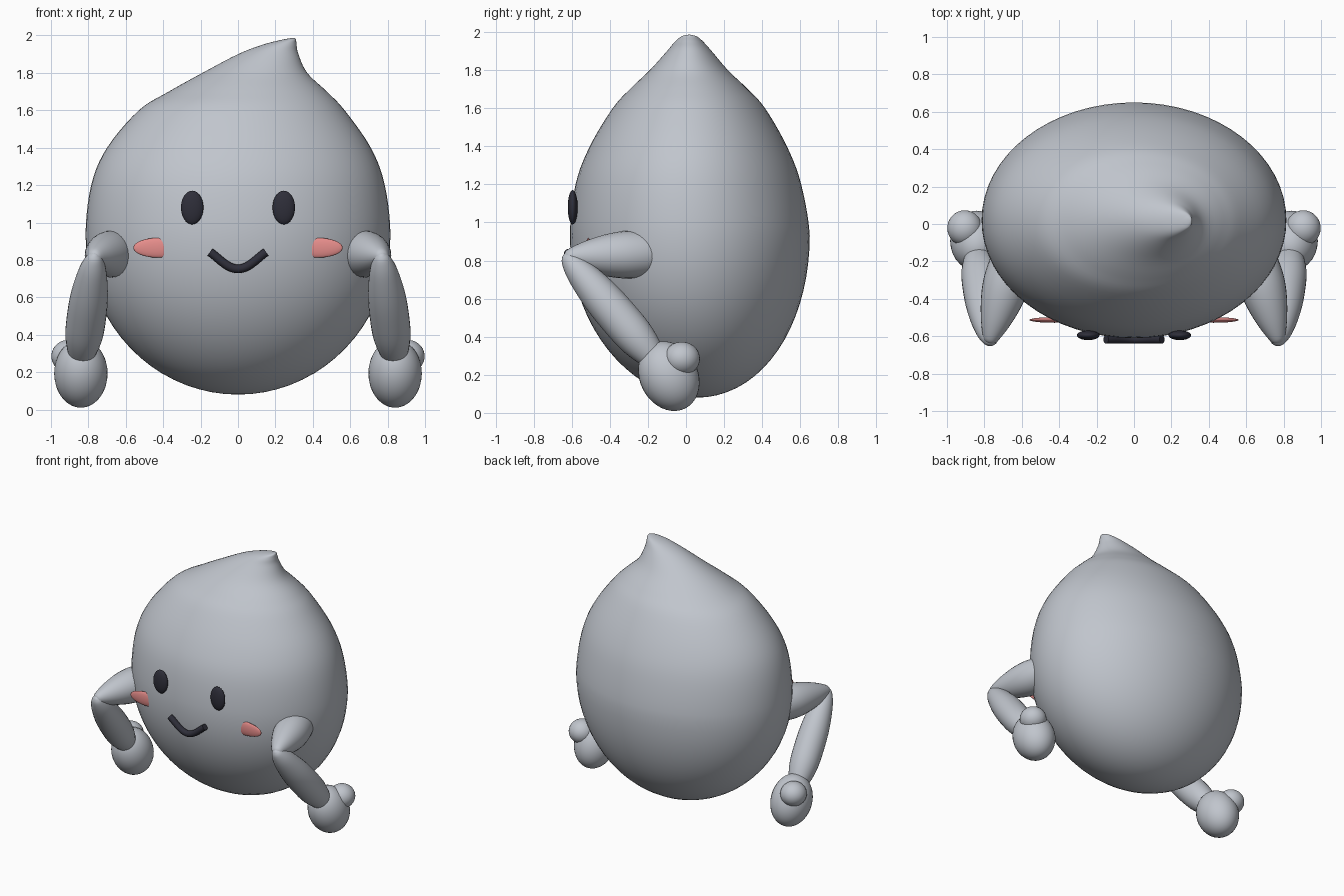
import bpy, bmesh, math
from mathutils import Vector, Matrix

if "Cube" in bpy.data.objects:
    bpy.data.objects.remove(bpy.data.objects["Cube"])


def material(name, rgb):
    m = bpy.data.materials.new(name)
    m.diffuse_color = (*rgb, 1)
    m.use_nodes = True
    m.node_tree.nodes["Principled BSDF"].inputs["Base Color"].default_value = m.diffuse_color
    return m


GREY = material("pale grey", (0.53, 0.56, 0.61))
DARK = material("dark navy", (0.028, 0.028, 0.042))
PINK = material("cheek pink", (0.86, 0.29, 0.28))


def finish(bm, name, mat):
    bmesh.ops.recalc_face_normals(bm, faces=bm.faces)
    me = bpy.data.meshes.new(name)
    bm.to_mesh(me)
    bm.free()
    me.materials.append(mat)
    for p in me.polygons:
        p.use_smooth = True
    ob = bpy.data.objects.new(name, me)
    bpy.context.collection.objects.link(ob)
    return ob


def loft(name, rings, start, end, mat):
    """Skin a list of closed rings, closing both ends to a point."""
    bm = bmesh.new()
    loops = [[bm.verts.new(p) for p in r] for r in rings]
    n = len(loops[0])
    for a, b in zip(loops, loops[1:]):
        for i in range(n):
            j = (i + 1) % n
            bm.faces.new((a[i], a[j], b[j], b[i]))
    for tip, ring in ((start, loops[0]), (end, loops[-1])):
        v = bm.verts.new(tip)
        for i in range(n):
            bm.faces.new((v, ring[i], ring[(i + 1) % n]))
    return finish(bm, name, mat)


def ellipsoid(name, centre, radii, mat, tilt_x=0.0):
    bm = bmesh.new()
    bmesh.ops.create_uvsphere(bm, u_segments=32, v_segments=20, radius=1)
    bm.transform(Matrix.Translation(centre) @ Matrix.Rotation(tilt_x, 4, 'X')
                 @ Matrix.Diagonal((*radii, 1)))
    return finish(bm, name, mat)


def catmull(rows, steps):
    out = []
    for k in range(1, len(rows) - 2):
        p0, p1, p2, p3 = rows[k - 1:k + 3]
        for s in range(steps):
            t = s / steps
            out.append([0.5 * (2 * b + (c - a) * t + (2 * a - 5 * b + 4 * c - d) * t * t
                               + (3 * b - a - 3 * c + d) * t ** 3)
                        for a, b, c, d in zip(p0, p1, p2, p3)])
    out.append(list(rows[-2]))
    return out


# Body sections: z, left, right, front, back
lower = []
for k in range(1, 18):
    a = math.radians(90 * k / 18)
    s, c = math.sin(a), math.cos(a)
    yc = 0.02 + 0.035 * c * c
    lower.append((0.93 - 0.85 * c, -0.815 * s, 0.815 * s, yc - 0.63 * s, yc + 0.63 * s))
upper = [
    (0.70, -0.785, 0.785, -0.585, 0.63),
    (0.93, -0.815, 0.815, -0.61, 0.65),
    (1.20, -0.785, 0.785, -0.58, 0.605),
    (1.40, -0.70, 0.71, -0.505, 0.53),
    (1.60, -0.53, 0.57, -0.385, 0.415),
    (1.70, -0.37, 0.475, -0.295, 0.325),
    (1.80, -0.19, 0.37, -0.19, 0.22),
    (1.90, 0.00, 0.323, -0.10, 0.135),
    (1.95, 0.13, 0.313, -0.058, 0.09),
    (1.975, 0.225, 0.311, -0.028, 0.06),
    (1.984, 0.27, 0.308, -0.005, 0.035),
    (1.99, 0.29, 0.305, 0.01, 0.02),
]
rings = []
for z, l, r, f, b in lower + catmull(upper, 5):
    cx, cy, rx, ry = (l + r) / 2, (f + b) / 2, (r - l) / 2, (b - f) / 2
    rings.append([(cx + rx * math.cos(2 * math.pi * i / 64),
                   cy + ry * math.sin(2 * math.pi * i / 64), z) for i in range(64)])
loft("body", rings, (0, 0.055, 0.08), (0.30, 0.018, 1.987), GREY)


def limb(name, start, end, radii):
    """Rounded tapering limb; radii are (position along axis, radius)."""
    start, end = Vector(start), Vector(end)
    axis = end - start
    q = axis.to_track_quat('Z', 'Y')
    rows = catmull([radii[0]] + radii + [radii[-1]], 4)
    rr = [[start + axis * t + q @ Vector((r * math.cos(a), r * math.sin(a), 0))
           for a in (2 * math.pi * i / 28 for i in range(28))] for t, r in rows]
    loft(name, rr, start, end, GREY)


for side, s in (("left", 1), ("right", -1)):
    # Arm
    limb(f"{side}_upper_arm", (s * 0.775, -0.64, 0.82), (s * 0.60, -0.03, 0.84),
         [(0.005, 0.015), (0.04, 0.04), (0.2, 0.082), (0.4, 0.115), (0.58, 0.125),
          (0.78, 0.11), (0.93, 0.06), (0.99, 0.02)])
    limb(f"{side}_forearm", (s * 0.765, -0.64, 0.835), (s * 0.845, -0.12, 0.23),
         [(0.005, 0.015), (0.04, 0.042), (0.15, 0.073), (0.35, 0.098), (0.55, 0.105),
          (0.75, 0.098), (0.93, 0.06), (0.99, 0.02)])
    # Hand and thumb
    ellipsoid(f"{side}_hand", (s * 0.84, -0.09, 0.193), (0.143, 0.153, 0.19), GREY,
              math.radians(27))
    ellipsoid(f"{side}_thumb", (s * 0.905, -0.022, 0.285), (0.093, 0.095, 0.088), GREY)
    # Face details
    ellipsoid(f"{side}_eye", (s * 0.245, -0.595, 1.08), (0.06, 0.026, 0.09), DARK)
    ellipsoid(f"{side}_cheek", (s * 0.425, -0.513, 0.865), (0.135, 0.015, 0.053), PINK)

# Smile tube
path = []
for k in range(25):
    t = -1 + k / 12
    path.append(Vector((0.15 * t, -0.617, 0.752 + 0.13 * t * t - 0.04 * t ** 4)))
tube = []
for k, p in enumerate(path):
    d = (path[min(k + 1, 24)] - path[max(k - 1, 0)]).normalized()
    side_v = d.cross(Vector((0, 1, 0)))
    tube.append([p + 0.023 * (math.cos(a) * side_v + math.sin(a) * Vector((0, 1, 0)))
                 for a in (2 * math.pi * i / 16 for i in range(16))])
smile = loft("smile", tube, path[0], path[-1], DARK)
bpy.context.view_layer.objects.active = smile
smile.select_set(True)
bpy.ops.object.shade_smooth_by_angle(angle=math.radians(40))
